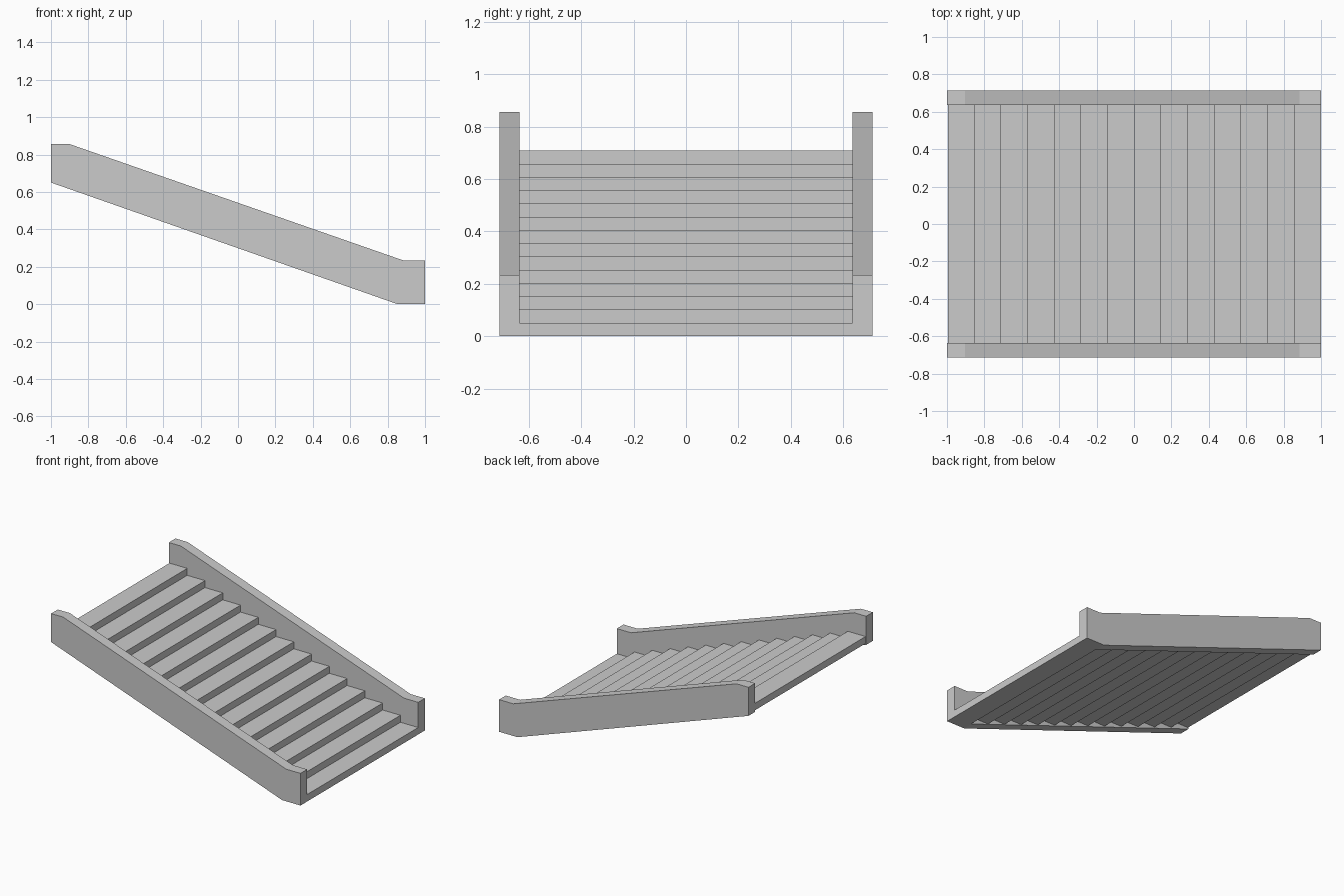
import bpy

if "Cube" in bpy.data.objects:
    bpy.data.objects.remove(bpy.data.objects["Cube"])

STEPS = 14
RUN = 1.995 / STEPS
RISE = 0.709 / STEPS
INNER, OUTER = 0.636, 0.7125


def extrude_profile(name, profile, y0, y1):
    """Solid made by sweeping an x-z outline from y0 to y1."""
    n = len(profile)
    verts = [(x, y, z) for y in (y0, y1) for x, z in profile]
    faces = [tuple(range(n)), tuple(reversed(range(n, 2 * n)))]
    faces += [((i + 1) % n, i, i + n, (i + 1) % n + n) for i in range(n)]
    mesh = bpy.data.meshes.new(name)
    mesh.from_pydata(verts, [], faces)
    mesh.update()
    obj = bpy.data.objects.new(name, mesh)
    bpy.context.collection.objects.link(obj)
    return obj


# Sloping side walls with level ends
rail = [(-1, 0.65), (0.853, 0), (1, 0), (1, 0.233),
        (0.886, 0.233), (-0.904, 0.857), (-1, 0.857)]
extrude_profile("front_side_wall", rail, -OUTER, -INNER)
extrude_profile("back_side_wall", rail, INNER, OUTER)

# Slab steps climbing towards -x
for i in range(STEPS):
    x1 = 1 - i * RUN
    x0 = x1 - RUN
    z0, z1 = i * RISE, (i + 1) * RISE
    extrude_profile(f"step_{i + 1:02d}",
                    [(x0, z0), (x1, z0), (x1, z1), (x0, z1)], -INNER, INNER)
